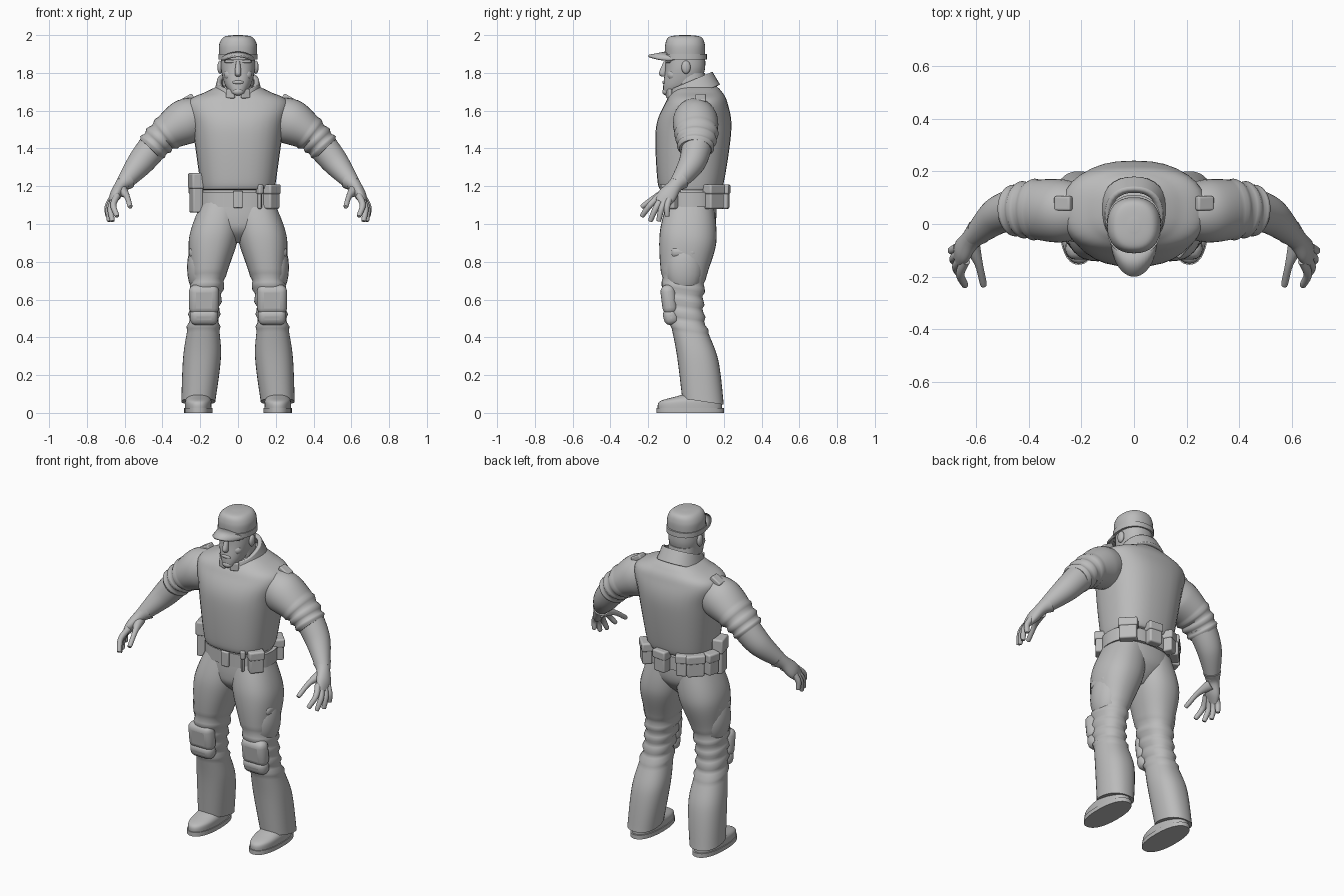
import bpy, bmesh, math
from mathutils import Vector, Matrix

if "Cube" in bpy.data.objects:
    bpy.data.objects.remove(bpy.data.objects["Cube"], do_unlink=True)

GREY = (.5, .5, .5, 1)
grey = bpy.data.materials.new("plain_grey")
grey.use_nodes = True
grey.diffuse_color = GREY
grey.node_tree.nodes["Principled BSDF"].inputs["Base Color"].default_value = GREY


def finish(name, bm, mirror=False, bevel=0, solid=0):
    """Turn a bmesh into a smooth object with the chosen modifiers."""
    bmesh.ops.recalc_face_normals(bm, faces=bm.faces)
    mesh = bpy.data.meshes.new(name)
    bm.to_mesh(mesh)
    bm.free()
    mesh.materials.append(grey)
    obj = bpy.data.objects.new(name, mesh)
    bpy.context.collection.objects.link(obj)
    bpy.ops.object.select_all(action="DESELECT")
    obj.select_set(True)
    bpy.context.view_layer.objects.active = obj
    bpy.ops.object.shade_smooth_by_angle(angle=math.radians(60))
    if solid:
        obj.modifiers.new("Solidify", "SOLIDIFY").thickness = solid
    if bevel:
        rounding = obj.modifiers.new("Bevel", "BEVEL")
        rounding.width, rounding.segments = bevel, 4
    if mirror:
        obj.modifiers.new("Mirror", "MIRROR").use_mirror_merge = False


def skin(name, loops, caps=True, **options):
    """Bridge a list of equal point loops into one surface."""
    bm = bmesh.new()
    rows = [[bm.verts.new(point) for point in loop] for loop in loops]
    for low, high in zip(rows, rows[1:]):
        for i in range(len(low)):
            bm.faces.new((low[i - 1], low[i], high[i], high[i - 1]))
    if caps:
        bm.faces.new(rows[0])
        bm.faces.new(rows[-1])
    finish(name, bm, **options)


def spline(stations, steps=9):
    """Sample a smooth curve through the stations: fraction along, values."""
    spans = len(stations) - 1
    for k in range(spans * steps + 1):
        i = min(k // steps, spans - 1)
        t = k / steps - i
        before, after = stations[max(i - 1, 0)], stations[min(i + 2, spans)]
        values = []
        for a, b, c, d in zip(before, stations[i], stations[i + 1], after):
            start, end = (c - a) / 2, (d - b) / 2
            values.append(b + t * start + t * t * (3 * (c - b) - 2 * start - end)
                          + t ** 3 * (2 * (b - c) + start + end))
        yield k / (spans * steps), values


def oval(power=2, count=32):
    """Unit superellipse points."""
    for i in range(count):
        c, s = math.cos(math.tau * i / count), math.sin(math.tau * i / count)
        yield (math.copysign(abs(c) ** (2 / power), c),
               math.copysign(abs(s) ** (2 / power), s))


def no_swell(along):
    return 0


def stack(name, stations, at=0, tilt=0, power=2.3, swell=no_swell, **options):
    """Loft level ovals: height, half width, front, back, optional sideways shift."""
    loops = []
    for along, (z, half, front, back, *shift) in spline(stations):
        extra = swell(along)
        middle, depth = (front + back) / 2, (back - front) / 2 + extra
        loops.append([(at + sum(shift) + (half + extra) * c, middle + depth * s, z + tilt * depth * s)
                      for c, s in oval(power)])
    skin(name, loops, **options)


def limb(name, stations, swell=no_swell):
    """Loft a mirrored limb along a path: x, y, z, thickness, breadth."""
    samples = list(spline(stations))
    centres = [Vector(values[:3]) for along, values in samples]
    loops = []
    for i, (along, values) in enumerate(samples):
        ahead = centres[min(i + 1, len(centres) - 1)] - centres[max(i - 1, 0)]
        across = ahead.cross(Vector((0, 1, 0))).normalized()
        wide = across.cross(ahead).normalized()
        thickness, breadth = (size + swell(along) for size in values[3:])
        loops.append([centres[i] + across * thickness * c + wide * breadth * s for c, s in oval()])
    skin(name, loops, mirror=True)


def box(name, place, size, turn=0, axis="Z", bevel=.01, **options):
    bm = bmesh.new()
    bmesh.ops.create_cube(bm, size=1)
    bm.transform(Matrix.Translation(place) @ Matrix.Rotation(math.radians(turn), 4, axis)
                 @ Matrix.Diagonal((*size, 1)))
    finish(name, bm, bevel=bevel, **options)


def ball(name, place, size, **options):
    bm = bmesh.new()
    bmesh.ops.create_uvsphere(bm, u_segments=20, v_segments=12, radius=1)
    bm.transform(Matrix.Translation(place) @ Matrix.Diagonal((*size, 1)))
    finish(name, bm, **options)


# Padded vest and tilted collar
stack("vest", [(1.18, .19, -.12, .17), (1.22, .2, -.15, .2), (1.5, .24, -.16, .24),
               (1.64, .27, -.11, .22), (1.7, .17, -.07, .19), (1.74, .08, -.03, .15)], power=2.5)
stack("collar", [(1.68, .13, -.1, .18), (1.76, .11, -.08, .14)], tilt=.42, caps=False, solid=.025)
box("collar_tip", (.04, -.09, 1.69), (.05, .02, .05), turn=20, bevel=.008, mirror=True)

# Head, neck and face
stack("neck", [(1.62, .09, -.05, .12), (1.8, .08, -.06, .1)])
stack("head", [(1.69, .04, -.12, 0), (1.74, .07, -.12, .07), (1.82, .09, -.11, .1), (1.9, .09, -.11, .1)])
stack("nose", [(1.78, .01, -.13, -.1), (1.8, .017, -.143, -.1), (1.86, .01, -.118, -.1)], power=2)
ball("lips", (0, -.115, 1.75), (.03, .01, .01))
ball("chin", (0, -.105, 1.7), (.03, .02, .02))
ball("brow", (.035, -.09, 1.86), (.04, .02, .01), mirror=True)
ball("cheek", (.045, -.07, 1.79), (.03, .03, .03), mirror=True)
ball("ear", (.095, 0, 1.83), (.014, .024, .035), mirror=True)

# Cap with a band and an arched brim
stack("cap_band", [(1.87, .104, -.12, .11), (1.9, .104, -.12, .11)])
stack("cap_crown", [(1.89, .1, -.11, .1), (1.95, .1, -.11, .1), (1.99, .075, -.09, .08), (2, .02, -.03, .02)])
bm = bmesh.new()
ribs = []
for degrees in range(-80, 81, 8):
    side, ahead = math.sin(math.radians(degrees)), math.cos(math.radians(degrees))
    arch = .03 * side ** 2
    ribs.append([bm.verts.new(p) for p in ((.1 * side, -.1 * ahead, 1.915 - arch),
                                           (.09 * side, -.05 - .15 * ahead, 1.895 - arch))])
for a, b in zip(ribs, ribs[1:]):
    bm.faces.new((*a, *reversed(b)))
finish("cap_brim", bm, solid=.012)


# Sleeves with rolled cuffs, forearms and shoulder tabs
def cuff_rolls(along):
    return .006 * math.sin((along - .6) * 45) if along > .6 else 0


limb("sleeve", [(.19, .05, 1.57, .1, .1), (.28, .05, 1.54, .12, .12),
                (.39, .055, 1.47, .09, .11), (.465, .05, 1.395, .08, .09)], swell=cuff_rolls)
limb("forearm", [(.44, .06, 1.42, .08, .08), (.52, .03, 1.32, .07, .07), (.61, -.05, 1.21, .04, .04)])
box("shoulder_tab", (.268, .078, 1.662), (.07, .055, .03), turn=30, axis="Y", bevel=.008, mirror=True)

# Gloved hands, with the fingers fanned between the outer two
limb("hand", [(.59, -.03, 1.23, .05, .05), (.62, -.06, 1.2, .035, .04),
              (.65, -.1, 1.15, .03, .05), (.67, -.13, 1.11, .015, .04)])


def finger(name, base, knuckle, tip, root=.018):
    thick, end = .016, .006
    near_tip = knuckle.lerp(tip, .9)
    limb(name, [(*base, root, root), (*knuckle, thick, thick),
                (*near_tip, thick * .8, thick * .8), (*tip, end, end)])


first = [Vector(p) for p in ((.64, -.14, 1.15), (.66, -.19, 1.1), (.64, -.235, 1.04))]
last = [Vector(p) for p in ((.67, -.09, 1.13), (.69, -.1, 1.09), (.69, -.1, 1.04))]
for i, name in enumerate(("index_finger", "middle_finger", "ring_finger", "little_finger")):
    reach = Vector((.01, 0, -.03)) * math.sin(math.pi * i / 3)
    base, knuckle, tip = (a.lerp(b, i / 3) for a, b in zip(first, last))
    finger(name, base, knuckle + reach / 2, tip + reach)
finger("thumb", Vector((.62, -.07, 1.18)), Vector((.59, -.15, 1.15)), Vector((.57, -.235, 1.09)), root=.035)


# Trousers, with folds round the knee
def knee_folds(along):
    return .007 * math.sin(along * 90) if .38 < along < .66 else 0


stack("trouser_seat", [(1.18, .19, -.11, .16), (1.03, .2, -.115, .16), (.96, .13, -.1, .13), (.9, .04, -.04, .07)])
stack("trouser_leg", [(1.1, .11, -.1, .15, .09), (.92, .13, -.14, .16, .13), (.7, .09, -.13, .1, .16),
                      (.5, .08, -.09, .1, .18), (.3, .1, -.05, .17, .19), (.06, .09, -.02, .2, .21)],
      tilt=-.15, swell=knee_folds, mirror=True)
ball("thigh_pocket", (.2, -.01, .77), (.07, .1, .15), mirror=True)
box("pocket_flap", (.23, -.01, .85), (.06, .14, .06), turn=4, axis="Y", bevel=.025, mirror=True)
box("knee_pad", (.18, -.09, .6), (.16, .08, .16), turn=7, axis="X", bevel=.038, mirror=True)
box("knee_cup", (.18, -.08, .51), (.15, .08, .09), turn=14, axis="X", bevel=.035, mirror=True)

# Shoes
stack("shoe_sole", [(0, .075, -.155, .2), (.025, .075, -.155, .2)], at=.21, mirror=True)
stack("shoe_upper", [(.02, .07, -.15, .19), (.06, .07, -.14, .19), (.085, .06, -.06, .18), (.1, .05, 0, .17)],
      at=.21, mirror=True)

# Belt and buckle
stack("belt", [(1.09, .21, -.12, .18), (1.17, .21, -.12, .18)], power=2.4)
box("belt_buckle", (0, -.12, 1.13), (.05, .03, .09), bevel=.006)


# Pouches set round the belt by angle from the back
def pouch(name, angle, width, low=1.08, high=1.21, depth=.055):
    x, y = .23 * math.sin(math.radians(angle)), .03 + .17 * math.cos(math.radians(angle))
    tall = high - low
    box(name, (x, y, (low + high) / 2), (width, depth, tall), turn=-angle)
    box(name + "_lid", (x, y, high - tall / 5), (width + .01, depth + .01, tall * .4), turn=-angle)


pouch("back_pouch", 6, .08)
pouch("left_hip_pouch", 46, .1)
pouch("right_hip_pouch", -46, .1)
pouch("right_back_pouch", -26, .06)
pouch("right_side_pouch", -75, .07)
pouch("front_pouch", 130, .08)
pouch("belt_keeper", 150, .02, depth=.03)
pouch("holster", -105, .09, low=1.06, high=1.27)
